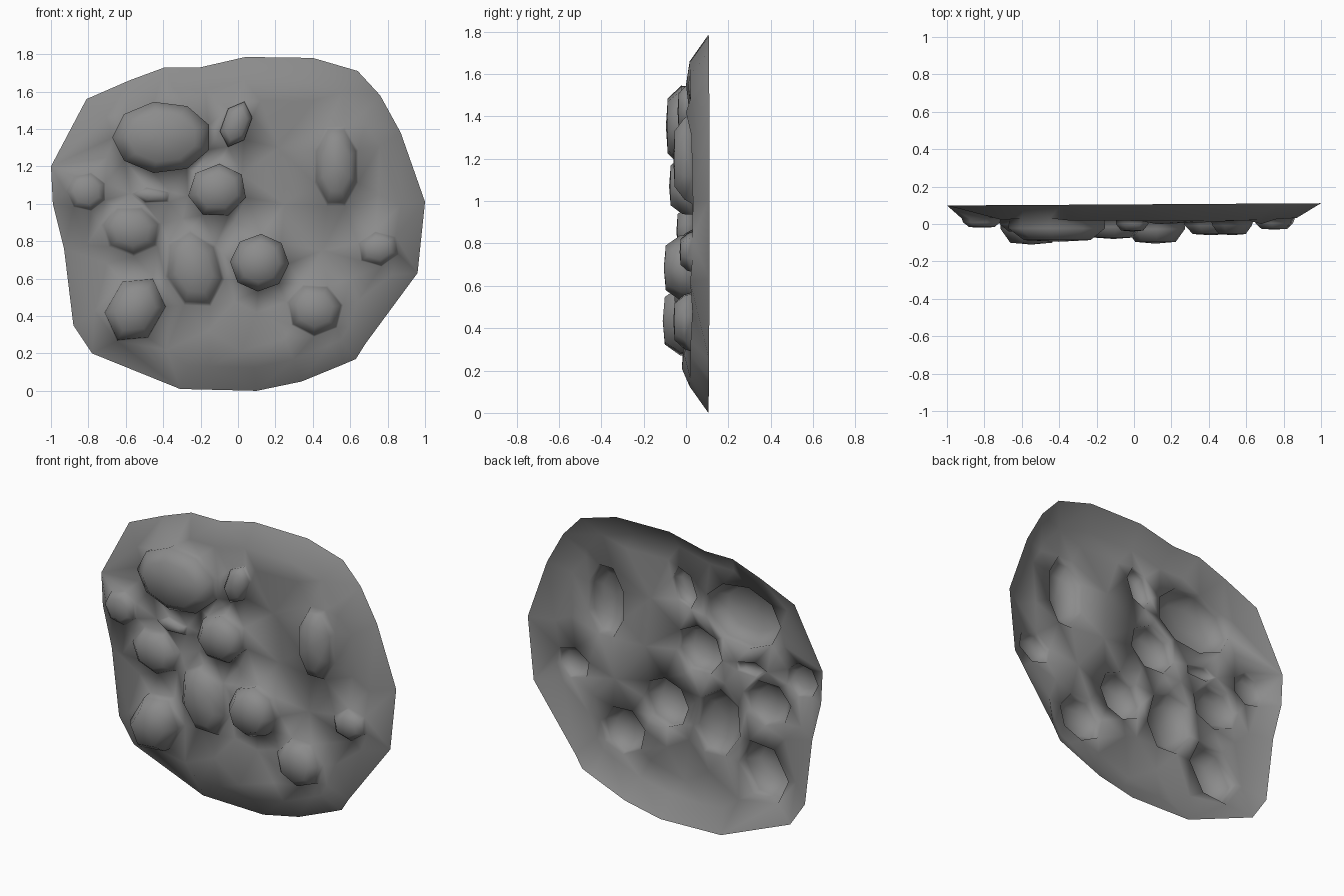
import bpy, bmesh
from math import cos, sin, pi, radians
from mathutils import Vector
from mathutils.geometry import delaunay_2d_cdt

if "Cube" in bpy.data.objects:
    bpy.data.objects.remove(bpy.data.objects["Cube"])

# Rim outline of the rock patch, clockwise in x, z
RIM = [(-1, 1.2), (-.81, 1.56), (-.58, 1.66), (-.39, 1.73), (-.2, 1.73), (.04, 1.785),
       (.4, 1.78), (.64, 1.71), (.76, 1.58), (.87, 1.38), (1, 1.01), (.96, .63),
       (.68, .25), (.63, .17), (.56, .14), (.34, .05), (.1, 0), (-.31, .01),
       (-.78, .2), (-.88, .35), (-.93, .76), (-.99, 1.0)]

# Stones: centre x, z, radii, sides, tilt in degrees, front y, foot spread
STONES = [
    (-.405, 1.355, .27, .195, 9, 0, -.095, .97),
    (-.01, 1.425, .08, .13, 6, -20, -.04, .97),
    (-.11, 1.07, .16, .145, 7, 10, -.08, 1.0),
    (-.81, 1.065, .105, .10, 7, 0, -.02, 1.06),
    (-.57, .86, .15, .125, 7, -10, -.045, 1.12),
    (-.46, 1.045, .10, .04, 5, -5, -.005, 1.15),
    (-.235, .65, .145, .20, 7, 15, -.06, 1.1),
    (.115, .685, .16, .155, 8, 20, -.105, .96),
    (-.55, .435, .155, .19, 6, -30, -.11, 1.03),
    (.41, .435, .145, .135, 7, -15, -.06, 1.08),
    (.75, .76, .11, .09, 6, 10, -.03, 1.08),
    (.525, 1.2, .115, .21, 8, 0, -.06, 1.1),
]

# Loose hollows and ridges of the bed between stones: x, z, y
BED = [(.02, .21, -.02), (-.16, .32, .0), (.1, .42, .045), (-.38, .22, .03),
       (.25, .28, -.01), (.6, .6, .04), (.45, .75, .05), (.25, 1.0, .04),
       (.22, 1.3, .03), (.12, 1.55, .0), (.4, 1.55, .01), (.68, 1.42, .0),
       (.75, 1.05, .04), (-.3, .92, .05), (-.02, .9, .04), (-.7, .68, .04),
       (-.7, 1.25, .04), (-.12, 1.25, .04), (.64, .48, .03), (.82, .62, .02),
       (-.02, .48, .0), (-.15, .13, .04)]

flat, final, edges = [], [], []


def add(x, z, pos):
    flat.append(Vector((x, z)))
    final.append(pos)


def loop(start, n):
    edges.extend((start + i, start + (i + 1) % n) for i in range(n))


def near_stone(x, z, margin):
    return any(((x - s[0]) / (s[2] + margin)) ** 2 + ((z - s[1]) / (s[3] + margin)) ** 2 < 1
               for s in STONES)


# Rim loop, then a sloping shoulder ring inside it
for x, z in RIM:
    add(x, z, (x, .105 + .006 * x, z))
loop(0, len(RIM))
for x, z in RIM:
    sx, sz = x * .87, .89 + (z - .89) * .86
    if not near_stone(sx, sz, .03):
        add(sx, sz, (sx, .035 - .02 * abs(z - .89), sz))
for x, z, y in BED:
    if not near_stone(x, z, .015):
        add(x, z, (x, y, z))

# Stones: foot, belly and crown rings plus a centre point
for cx, cz, rx, rz, n, tilt, top, spread in STONES:
    t = radians(tilt)
    foot = .03
    for plan, size, depth in ((1, spread, 0), (.86, .99, .42), (.55, .68, .93)):
        start = len(flat)
        for i in range(n):
            a = 2 * pi * i / n + pi / n
            u, v = rx * cos(a), rz * sin(a)
            dx, dz = u * cos(t) - v * sin(t), u * sin(t) + v * cos(t)
            add(cx + dx * plan, cz + dz * plan,
                (cx + dx * size, foot + (top - foot) * depth, cz + dz * size))
        loop(start, n)
    add(cx, cz, (cx, top, cz))

# Triangulate in plan, then lift into relief
verts, _, faces, orig, _, _ = delaunay_2d_cdt(flat, edges, [], 1, 1e-5)
bm = bmesh.new()
bv = [bm.verts.new(final[o[0]] if o else (p.x, .03, p.y)) for p, o in zip(verts, orig)]
for f in faces:
    bm.faces.new([bv[i] for i in f]).smooth = True
loose = [v for v in bm.verts if not v.link_faces]
bmesh.ops.delete(bm, geom=loose, context='VERTS')
mesh = bpy.data.meshes.new("rock_wall_patch")
bm.to_mesh(mesh)
bm.free()

# Dark grey stone
stone = bpy.data.materials.new("dark_stone")
stone.diffuse_color = (.26, .26, .26, 1)
stone.use_nodes = True
stone.node_tree.nodes["Principled BSDF"].inputs["Base Color"].default_value = stone.diffuse_color
mesh.materials.append(stone)
bpy.context.collection.objects.link(bpy.data.objects.new("rock_wall_patch", mesh))
